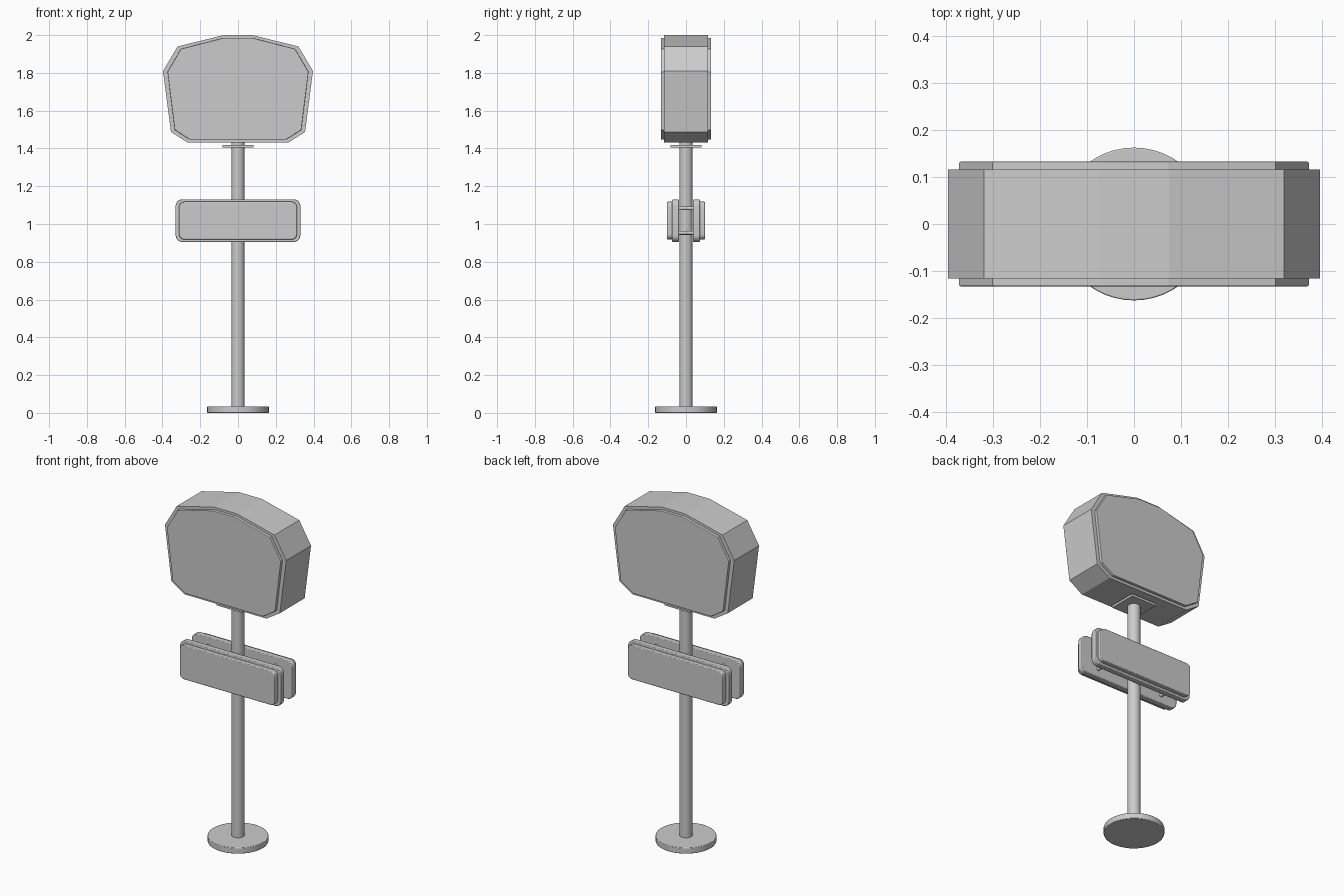
import bpy
import bmesh
import math

cube = bpy.data.objects.get("Cube")
if cube:
    bpy.data.objects.remove(cube, do_unlink=True)

grey = bpy.data.materials.new("plain grey")
grey.use_nodes = True
COLOUR = (0.6, 0.6, 0.6, 1)
grey.diffuse_color = COLOUR
grey.node_tree.nodes["Principled BSDF"].inputs["Base Color"].default_value = COLOUR


def finish(obj, name, bevel=0, smooth=False):
    obj.name = name
    obj.data.materials.append(grey)
    if bevel:
        mod = obj.modifiers.new("Edge", "BEVEL")
        mod.width = bevel
        mod.segments = 2
        mod.limit_method = "ANGLE"
        mod.angle_limit = math.radians(50)
    if smooth:
        bpy.ops.object.select_all(action="DESELECT")
        obj.select_set(True)
        bpy.context.view_layer.objects.active = obj
        bpy.ops.object.shade_smooth_by_angle(angle=math.radians(30))
    return obj


def slab(name, outline, y0, y1, bevel=0, smooth=False):
    """Extrude an (x, z) outline along y."""
    bm = bmesh.new()
    face = bm.faces.new([bm.verts.new((x, y0, z)) for x, z in outline])
    ext = bmesh.ops.extrude_face_region(bm, geom=[face])
    verts = [g for g in ext["geom"] if isinstance(g, bmesh.types.BMVert)]
    bmesh.ops.translate(bm, verts=verts, vec=(0, y1 - y0, 0))
    bmesh.ops.recalc_face_normals(bm, faces=bm.faces)
    mesh = bpy.data.meshes.new(name)
    bm.to_mesh(mesh)
    bm.free()
    obj = bpy.data.objects.new(name, mesh)
    bpy.context.collection.objects.link(obj)
    return finish(obj, name, bevel, smooth)


def cylinder(name, radius, length, centre, sides=32, along_y=False, bevel=0):
    bpy.ops.mesh.primitive_cylinder_add(
        vertices=sides, radius=radius, depth=length, location=centre,
        rotation=(math.pi / 2 if along_y else 0, 0, 0))
    return finish(bpy.context.object, name, bevel, True)


def mirrored(half):
    return half + [(-x, z) for x, z in reversed(half)]


def rounded(half_w, half_h, radius, cz, steps=6):
    points = []
    for quarter, (sx, sz) in enumerate([(1, 1), (-1, 1), (-1, -1), (1, -1)]):
        for i in range(steps + 1):
            a = (quarter + i / steps) * math.pi / 2
            points.append((sx * (half_w - radius) + radius * math.cos(a),
                           cz + sz * (half_h - radius) + radius * math.sin(a)))
    return points


# Round foot, pole and square mounting flange
cylinder("base_disc", 0.163, 0.035, (0, 0, 0.0175), 48, bevel=0.003)
cylinder("pole", 0.035, 1.42, (0, 0, 0.73))
flange = [(0.083, 1.404), (0.083, 1.418), (-0.083, 1.418), (-0.083, 1.404)]
slab("mounting_flange", flange, -0.083, 0.083)

# Faceted sign head
head = mirrored([(0.075, 2.0), (0.32, 1.94), (0.397, 1.81), (0.355, 1.487), (0.268, 1.432)])
face = mirrored([(0.072, 1.986), (0.302, 1.927), (0.373, 1.805), (0.335, 1.498), (0.255, 1.447)])
slab("head_case", head, -0.116, 0.116)

# Front and back face plates, and the pair of lower panels
for side, s in (("front", -1), ("back", 1)):
    slab(f"{side}_head_face", face, s * 0.112, s * 0.133, 0.003)
    slab(f"{side}_panel_backing", rounded(0.33, 0.113, 0.035, 1.018),
         s * 0.038, s * 0.073, 0.004, True)
    slab(f"{side}_panel_face", rounded(0.312, 0.1, 0.028, 1.018),
         s * 0.07, s * 0.1, 0.004, True)

# Spacer rods joining the panels
for x, side in ((-0.22, "right"), (0.22, "left")):
    for z, level in ((0.953, "lower"), (1.083, "upper")):
        cylinder(f"{level}_{side}_spacer", 0.01, 0.09, (x, 0, z), 16, True)
